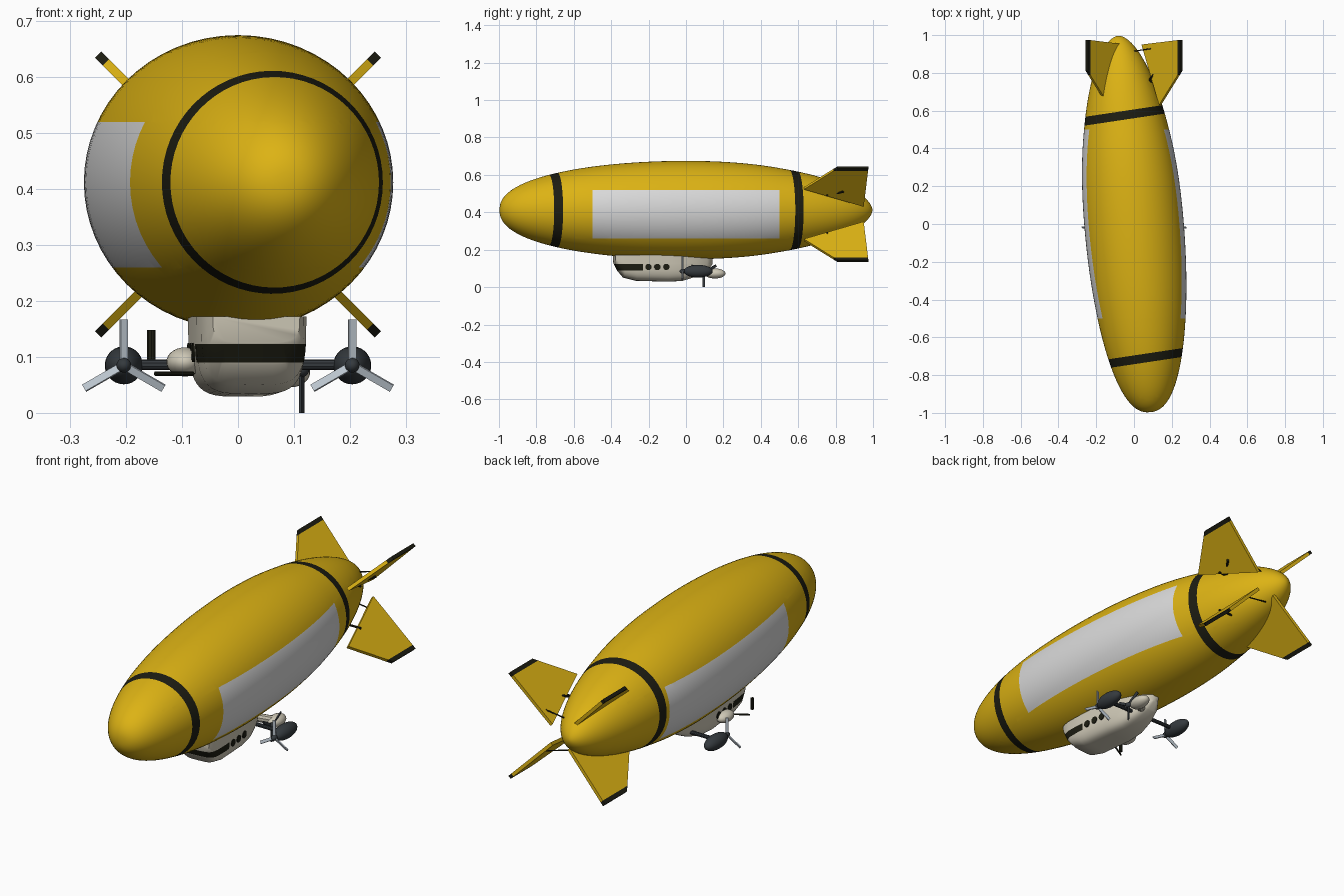
import bpy, bmesh, math
from math import sin, cos, pi, radians, sqrt
from mathutils import Matrix, Vector

cube = bpy.data.objects.get("Cube")
if cube:
    bpy.data.objects.remove(cube)


def material(name, rgb):
    m = bpy.data.materials.new(name)
    m.use_nodes = True
    m.diffuse_color = (*rgb, 1)
    m.node_tree.nodes["Principled BSDF"].inputs["Base Color"].default_value = (*rgb, 1)
    return m


YELLOW = material("yellow", (0.72, 0.45, 0.007))
WHITE = material("panel white", (0.7, 0.7, 0.7))
BLACK = material("black", (0.012, 0.012, 0.006))
CREAM = material("gondola cream", (0.62, 0.58, 0.47))
DARK = material("engine grey", (0.035, 0.042, 0.048))
SILVER = material("blade silver", (0.5, 0.56, 0.62))

YAW = Matrix.Rotation(0.085, 4, 'Z')
HULL_Z = 0.412


def finish(name, bm, mats, angle=35):
    bmesh.ops.recalc_face_normals(bm, faces=bm.faces)
    me = bpy.data.meshes.new(name)
    bm.to_mesh(me)
    bm.free()
    for m in mats:
        me.materials.append(m)
    me.shade_smooth()
    me.set_sharp_from_angle(angle=radians(angle))
    ob = bpy.data.objects.new(name, me)
    bpy.context.collection.objects.link(ob)
    return ob


def loft(bm, rings, closed=True):
    rows = [[bm.verts.new(p) for p in ring] for ring in rings]
    n = len(rows[0])
    for a, b in zip(rows, rows[1:]):
        for i in range(n if closed else n - 1):
            j = (i + 1) % n
            bm.faces.new((a[i], a[j], b[j], b[i]))
    return rows


def cut(bm, co, no):
    bmesh.ops.bisect_plane(bm, geom=bm.verts[:] + bm.edges[:] + bm.faces[:],
                           plane_co=co, plane_no=no, dist=1e-5)


def ellipsoid(name, centre, size, mat):
    bm = bmesh.new()
    bmesh.ops.create_uvsphere(bm, u_segments=24, v_segments=14, radius=1)
    bm.transform(Matrix.Translation(centre) @ Matrix.Diagonal((*size, 1)))
    return finish(name, bm, [mat], 60)


def rod(name, a, b, radius, mat, sides=10):
    a, b = Vector(a), Vector(b)
    bm = bmesh.new()
    bmesh.ops.create_cone(bm, cap_ends=True, segments=sides, radius1=radius,
                          radius2=radius, depth=(b - a).length)
    turn = (b - a).to_track_quat('Z', 'Y').to_matrix().to_4x4()
    bm.transform(Matrix.Translation((a + b) / 2) @ turn)
    return finish(name, bm, [mat])


# Envelope: revolved hull with bands and side panels cut into its skin
bm = bmesh.new()
rings = []
for k in range(1, 72):
    y = -cos(pi * k / 72)
    r = 0.263 * (1 - y * y) ** (0.43 if y < 0 else 0.43 + 0.12 * min(1, y * 2))
    rings.append([(r * cos(2 * pi * i / 64), y, r * sin(2 * pi * i / 64)) for i in range(64)])
rows = loft(bm, rings)
for row, y in ((rows[0], -1), (rows[-1], 1)):
    tip = bm.verts.new((0, y, 0))
    for i in range(64):
        bm.faces.new((row[i], row[i - 1], tip))
bm.transform(Matrix.Translation((0, 0, HULL_Z)) @ YAW)
band_dir = Vector((-0.15, 1, 0)).normalized()
bands = [Vector((0.06, -0.71, 0)), Vector((-0.055, 0.575, 0))]
for c in bands:
    for s in (-1, 1):
        cut(bm, c + band_dir * 0.023 * s, band_dir)
for s in (-1, 1):
    cut(bm, (0, 0.5 * s, 0), (0, 1, 0))
    cut(bm, (0, 0, 0.39 + 0.13 * s), (0, 0, 1))
for f in bm.faces:
    p = f.calc_center_median()
    if any(abs((p - c).dot(band_dir)) < 0.023 for c in bands):
        f.material_index = 2
    elif abs(p.y) < 0.5 and abs(p.z - 0.39) < 0.13:
        f.material_index = 1
finish("envelope", bm, [YELLOW, WHITE, BLACK], 60)

# Four diagonal tail fins with dark tips
for n, name in enumerate(("fin_upper_left", "fin_lower_left", "fin_lower_right", "fin_upper_right")):
    bm = bmesh.new()
    outline = [(0.138, 0.63), (0.25, 0.81), (0.25, 0.975), (0.045, 0.95)]
    loft(bm, [[(d * sqrt(2), y, t) for d, y in outline] for t in (-0.008, 0.008)])
    bmesh.ops.holes_fill(bm, edges=bm.edges[:])
    cut(bm, (0.236 * sqrt(2), 0, 0), (1, 0, 0))
    for f in bm.faces:
        f.material_index = int(f.calc_center_median().x > 0.237 * sqrt(2))
    bm.transform(Matrix.Translation((0, 0, 0.39)) @ Matrix.Rotation(pi / 4 * (2 * n - 1), 4, 'Y'))
    finish(name, bm, [YELLOW, BLACK], 20)

# Small braces between hull and fins
for s, side in ((1, "upper"), (-1, "lower")):
    z = 0.39 + 0.1 * s
    rod("fin_brace_" + side, (0.0, 0.755, z), (0.12, 0.755, z), 0.005, BLACK)
    rod("fin_link_" + side, (-0.03, 0.91, z - 0.03 * s), (0.1, 0.93, z), 0.003, BLACK)
rod("fin_actuator", (0.08, 0.76, 0.49), (0.14, 0.84, 0.51), 0.006, BLACK)

# Gondola: lofted U sections with a wrap-around windscreen
bm = bmesh.new()
sections = [(-0.385, 0.078, 0.125), (-0.365, 0.087, 0.085), (-0.335, 0.094, 0.05),
            (-0.27, 0.098, 0.034), (-0.1, 0.098, 0.029), (-0.02, 0.088, 0.033),
            (0.05, 0.07, 0.055), (0.11, 0.045, 0.085), (0.14, 0.02, 0.12)]
rings = []
for y, w, zb in sections:
    ring = []
    for i in range(25):
        a = pi * i / 24
        x = w * math.copysign(sqrt(abs(cos(a))), cos(a))
        ring.append((x, y, 0.172 - (0.172 - zb) * sqrt(abs(sin(a)))))
    rings.append(ring)
rows = loft(bm, rings, closed=False)
bm.faces.new(rows[0])
bm.faces.new(rows[-1])
for z in (0.09, 0.123):
    cut(bm, (0, 0, z), (0, 0, 1))
cut(bm, (0, -0.24, 0), (0, 1, 0))
for f in bm.faces:
    p = f.calc_center_median()
    f.material_index = int(p.y < -0.24 and 0.09 < p.z < 0.123)
bm.transform(YAW)
finish("gondola", bm, [CREAM, BLACK], 50)

# Round cabin windows
for s, side in ((1, "left"), (-1, "right")):
    for i in range(3):
        y = -0.21 + 0.048 * i
        rod(f"cabin_window_{side}_{i + 1}", YAW @ Vector((s * 0.094, y, 0.108)),
            YAW @ Vector((s * 0.1, y, 0.108)), 0.017, BLACK, 16)


def propeller(name, centre, turn, radius, mat, hub_mat):
    """Three flat blades and a hub, facing -y before turning."""
    bm = bmesh.new()
    for k in range(3):
        m = Matrix.Rotation(2 * pi * k / 3, 4, 'Y') @ Matrix.Translation((0, 0, radius * 0.55))
        m = m @ Matrix.Rotation(0.4, 4, 'Z') @ Matrix.Diagonal((0.014, 0.005, radius * 0.9, 1))
        bmesh.ops.create_cube(bm, size=1, matrix=m)
    place = Matrix.Translation(centre) @ turn
    bm.transform(place)
    finish(name, bm, [mat], 30)
    ellipsoid(name + "_hub", centre, (0.013, 0.016, 0.013), hub_mat)


# Side engines on outriggers
for s, side in ((1, "left"), (-1, "right")):
    x = 0.204 * s
    ellipsoid("engine_" + side, (x, 0.065, 0.085), (0.034, 0.078, 0.034), DARK)
    rod("engine_strut_" + side, (0.05 * s, 0.05, 0.086), (x, 0.05, 0.086), 0.009, DARK)
    propeller("engine_propeller_" + side, (x, -0.018, 0.085), Matrix.Identity(4), 0.082, SILVER, DARK)

# Cream pods and the dark lateral propellers
ellipsoid("rear_pod", (0.095, 0.155, 0.073), (0.034, 0.056, 0.027), CREAM)
rod("rear_pod_mount", (0.02, 0.08, 0.1), (0.09, 0.14, 0.078), 0.02, CREAM)
ellipsoid("front_pod", (-0.095, -0.16, 0.091), (0.033, 0.05, 0.026), CREAM)
propeller("lateral_propeller", (0.114, 0.095, 0.077),
          Matrix.Rotation(pi / 2, 4, 'Z') @ Matrix.Rotation(pi, 4, 'Y'), 0.077, DARK, DARK)
rod("front_blade_upright", (-0.155, -0.28, 0.095), (-0.155, -0.28, 0.148), 0.008, BLACK)
rod("front_blade_arm", (-0.148, -0.27, 0.07), (-0.08, -0.23, 0.07), 0.004, BLACK)
